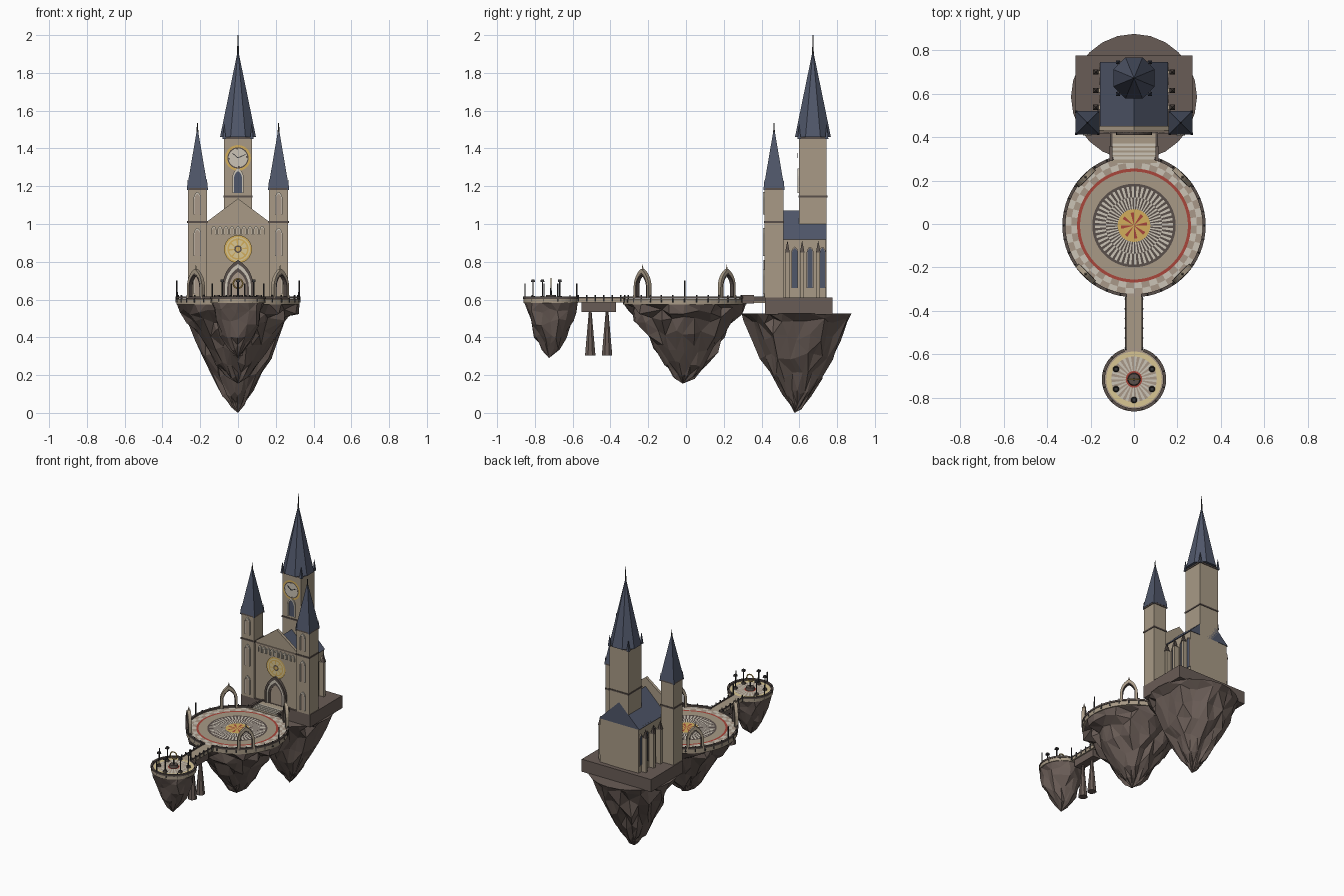
import bpy, bmesh, random
from math import pi, sin, cos, radians, sqrt
from mathutils import Matrix, Vector

random.seed(4)
if "Cube" in bpy.data.objects:
    bpy.data.objects.remove(bpy.data.objects["Cube"])


# Materials
def linear(c):
    return c / 12.92 if c < 0.04045 else ((c + 0.055) / 1.055) ** 2.4


def material(name, code):
    rgb = [linear(v / 255) for v in bytes.fromhex(code)] + [1]
    m = bpy.data.materials.new(name)
    m.use_nodes = True
    m.diffuse_color = rgb
    for node in m.node_tree.nodes:
        if node.type == 'BSDF_PRINCIPLED':
            node.inputs["Base Color"].default_value = rgb
    return m


MATS = {n: material(n, c) for n, c in dict(
    stone="A89A86", light="CBC4B6", rock="695C56", slate="50576A", gold="D2AE5C",
    red="A9463B", iron="3B3A3B", pale_gold="D8C693", rosy="A99888", dark_stone="5A504B").items()}


# Shared builders
def make(name, bm, mats, place=Matrix(), recalc=True):
    if recalc:
        bmesh.ops.recalc_face_normals(bm, faces=bm.faces)
    me = bpy.data.meshes.new(name)
    bm.to_mesh(me)
    bm.free()
    for m in mats.split():
        me.materials.append(MATS[m])
    ob = bpy.data.objects.new(name, me)
    ob.matrix_world = place
    bpy.context.collection.objects.link(ob)
    return ob


def at(x, y, z, turn=0):
    return Matrix.Translation((x, y, z)) @ Matrix.Rotation(turn, 4, 'Z')


def box(name, xs, ys, zs, mat):
    bm = bmesh.new()
    bmesh.ops.create_cube(bm, size=1)
    for v in bm.verts:
        v.co = [a + (b - a) * (c + 0.5) for c, (a, b) in zip(v.co, (xs, ys, zs))]
    return make(name, bm, mat)


def cone(name, x, y, z0, z1, r0, r1, n, mat):
    bm = bmesh.new()
    bmesh.ops.create_cone(bm, cap_ends=True, segments=n, radius1=r0, radius2=r1, depth=z1 - z0)
    return make(name, bm, mat, at(x, y, (z0 + z1) / 2, pi / n))


def prism(name, outline, depth, mat, place, inner=None):
    """Extrude an XZ outline along y; with an inner outline, make an open frame."""
    bm = bmesh.new()
    loop = [bm.verts.new((x, -depth / 2, z)) for x, z in outline]
    if inner:
        hole = [bm.verts.new((x, -depth / 2, z)) for x, z in inner]
        for i in range(len(loop) - 1):
            bm.faces.new((loop[i], loop[i + 1], hole[i + 1], hole[i]))
    else:
        bm.faces.new(loop)
    ext = bmesh.ops.extrude_face_region(bm, geom=bm.faces[:])
    bmesh.ops.translate(bm, verts=[g for g in ext["geom"] if isinstance(g, bmesh.types.BMVert)],
                        vec=(0, depth, 0))
    if not inner:
        bm.normal_update()
    return make(name, bm, mat, place)


def pointed(w, h, steps=6):
    """Outline of a pointed arch of half width w and height h."""
    right = [(w, 0)]
    for i in range(steps + 1):
        a = radians(60) * i / steps
        right.append((-w + 2 * w * cos(a), h - sqrt(3) * w + 2 * w * sin(a)))
    return right + [(-x, z) for x, z in right[-2::-1]]


def arch(name, w, h, t, depth, mat, place):
    prism(name, pointed(w, h), depth, mat, place, pointed(w - t, h - 1.7 * t))


def window(name, w, h, t, place, pane="slate", frame="light"):
    prism(name + "_pane", pointed(w - t / 2, h - t), 0.008, pane, place)
    arch(name + "_frame", w, h, t, 0.016, frame, place)


def mosaic(name, radii, n, mats, rule, place):
    """Flat disc of rings and wedges; rule(ring, wedge) picks the colour."""
    bm = bmesh.new()
    for k, (r0, r1) in enumerate(zip(radii, radii[1:])):
        for i in range(n):
            a, b = 2 * pi * i / n, 2 * pi * (i + 1) / n
            pts = [(r0, a), (r1, a), (r1, b)] + ([(r0, b)] if r0 else [])
            f = bm.faces.new([bm.verts.new((r * cos(t), r * sin(t), 0)) for r, t in pts])
            f.material_index = mats.split().index(rule(k, i))
    bmesh.ops.remove_doubles(bm, verts=bm.verts, dist=1e-5)
    make(name, bm, mats, place, recalc=False)


def open_angle(a, gaps):
    return all(abs((a - g + pi) % (2 * pi) - pi) > w for g, w in gaps)


def railing(name, y, r, z, n, gaps, mat):
    bm = bmesh.new()
    for i in range(n):
        a, b = 2 * pi * i / n, 2 * pi * (i + 1) / n
        if open_angle((a + b) / 2, gaps):
            vs = [bm.verts.new((q * cos(t), q * sin(t), h)) for h in (0, 0.012)
                  for q, t in ((r - 0.014, a), (r, a), (r, b), (r - 0.014, b))]
            for f in ((3, 2, 1, 0), (4, 5, 6, 7), (0, 1, 5, 4), (1, 2, 6, 5), (2, 3, 7, 6), (3, 0, 4, 7)):
                bm.faces.new([vs[j] for j in f])
    make(name, bm, mat, at(0, y, z))


def island(name, y, profile, n):
    """Jagged rock hanging below a clean round top edge; ends in a tip."""
    bm = bmesh.new()
    rings = []
    for k, (z, r) in enumerate(profile[:-1]):
        ring = []
        for i in range(n):
            j = 1 if k == 0 else random.uniform(0.86, 1.08)
            a = 2 * pi * (i + (0 if k == 0 else random.uniform(-0.3, 0.3))) / n
            dz = 0 if k == 0 else random.uniform(-0.02, 0.02)
            ring.append(bm.verts.new((r * j * cos(a), r * j * sin(a), z + dz)))
        rings.append(ring)
    tip = bm.verts.new((0, -0.01, profile[-1][0]))
    bm.faces.new(rings[0])
    for i in range(n):
        m = (i + 1) % n
        for up, lo in zip(rings, rings[1:]):
            bm.faces.new((up[i], up[m], lo[m], lo[i]))
        bm.faces.new((rings[-1][i], rings[-1][m], tip))
    bmesh.ops.triangulate(bm, faces=bm.faces[1:])
    make(name, bm, "rock", at(0, y, 0))


# Floating rocks
MID, SMALL = -0.007, -0.715
island("rear_rock", 0.585, [(0.525, 0.29), (0.49, 0.26), (0.4, 0.225), (0.3, 0.185), (0.2, 0.135),
                            (0.1, 0.08), (0.04, 0.035), (0, 0)], 24)
island("plaza_rock", MID, [(0.58, 0.325), (0.54, 0.3), (0.49, 0.27), (0.42, 0.225), (0.34, 0.165),
                           (0.26, 0.11), (0.2, 0.06), (0.155, 0)], 24)
island("small_rock", SMALL, [(0.585, 0.142), (0.54, 0.135), (0.48, 0.118), (0.41, 0.09),
                             (0.35, 0.05), (0.29, 0)], 16)

# Round plaza with its patterned floor
cone("plaza_drum", 0, MID, 0.575, 0.604, 0.327, 0.327, 64, "stone")
PLAZA = ["gold", "gold", "spoke", "spoke", "dark_stone", "stone", "red", "check", "check", "rosy"]


def plaza_rule(k, i):
    kind = PLAZA[k]
    if kind == "check":
        return "light" if (i // 2 + k) % 2 else "rosy"
    if kind == "spoke":
        return "light" if (i + k) % 2 else "dark_stone"
    if k == 0:
        return "red" if i // 4 % 3 == 0 else "gold"
    return kind


mosaic("plaza_floor", [0, 0.06, 0.075, 0.13, 0.18, 0.192, 0.248, 0.262, 0.289, 0.314, 0.326], 96,
       " ".join(MATS), plaza_rule, at(0, MID, 0.606))
GAPS = [(pi / 2, 0.34), (-pi / 2, 0.13)]
railing("plaza_railing", MID, 0.33, 0.605, 64, GAPS, "dark_stone")
for i in range(32):
    a = 2 * pi * i / 32
    if open_angle(a, GAPS):
        tall = i % 16 == 0
        cone("lamp_post" if tall else "railing_post", 0.324 * cos(a), MID + 0.324 * sin(a), 0.585,
             0.7 if tall else 0.625, 0.006, 0.004, 6, "iron")
for i in range(4):
    a = pi / 4 + i * pi / 2
    place = at(0.315 * cos(a), MID + 0.315 * sin(a), 0.605, a + pi / 2)
    arch("plaza_arch", 0.056, 0.158, 0.014, 0.022, "stone", place)
    arch("plaza_arch_trim", 0.043, 0.135, 0.005, 0.026, "dark_stone", place)
    cone("arch_finial", 0.315 * cos(a), MID + 0.315 * sin(a), 0.755, 0.785, 0.008, 0.001, 4, "stone")

# Small island terrace
cone("terrace_drum", 0, SMALL, 0.582, 0.604, 0.145, 0.145, 40, "stone")
TERRACE = ["light", "red", "spoke", "spoke", "pale_gold", "rosy"]
mosaic("terrace_floor", [0, 0.028, 0.038, 0.07, 0.105, 0.128, 0.144], 48, " ".join(MATS),
       lambda k, i: ("light" if i % 2 else "rosy") if TERRACE[k] == "spoke" else TERRACE[k],
       at(0, SMALL, 0.606))
railing("terrace_railing", SMALL, 0.148, 0.604, 40, [(pi / 2, 0.3)], "dark_stone")
for i in range(12):
    a = pi / 12 + 2 * pi * i / 12
    if open_angle(a, [(pi / 2, 0.2)]):
        cone("terrace_post", 0.142 * cos(a), SMALL + 0.142 * sin(a), 0.59,
             0.685 if i % 3 == 2 else 0.625, 0.004, 0.004, 6, "iron")
for x, y in ((-0.083, -0.668), (0.083, -0.668), (-0.083, -0.76), (0.083, -0.76), (0, -0.81)):
    cone("lantern_base", x, y, 0.605, 0.618, 0.015, 0.012, 8, "dark_stone")
    cone("lantern_pole", x, y, 0.61, 0.695, 0.004, 0.004, 6, "iron")
    cone("lantern_cap", x, y, 0.693, 0.706, 0.015, 0.012, 4, "iron")
cone("basin", 0, SMALL, 0.605, 0.625, 0.03, 0.026, 16, "dark_stone")
cone("sculpture_stem", 0, SMALL, 0.62, 0.66, 0.006, 0.004, 8, "iron")
bpy.ops.mesh.primitive_torus_add(major_segments=24, minor_segments=6, major_radius=0.025,
                                 minor_radius=0.004, location=(0, SMALL, 0.685), rotation=(pi / 2, 0, 0))
bpy.context.object.name = "sculpture_ring"
bpy.context.object.data.materials.append(MATS["gold"])

# Narrow bridge and its hanging piers
box("bridge_deck", (-0.04, 0.04), (-0.6, -0.32), (0.585, 0.606), "stone")
box("bridge_beam", (-0.03, 0.03), (-0.553, -0.37), (0.535, 0.586), "rock")
for y in (-0.507, -0.418):
    cone("bridge_pier", 0, y, 0.303, 0.537, 0.03, 0.008, 8, "rock")
for s in (-1, 1):
    box("bridge_rail", sorted((s * 0.035, s * 0.042)), (-0.58, -0.335), (0.606, 0.613), "dark_stone")
    for i in range(6):
        cone("bridge_post", s * 0.039, -0.57 + i * 0.045, 0.59, 0.625, 0.005, 0.005, 6, "iron")

# Wide causeway with steps
box("causeway", (-0.105, 0.105), (0.28, 0.43), (0.582, 0.609), "stone")
for i in range(4):
    box("step", (-0.098, 0.098), (0.298 + i * 0.02, 0.31 + i * 0.02), (0.605, 0.612), "light")
for s in (-1, 1):
    box("causeway_wall", sorted((s * 0.1, s * 0.113)), (0.29, 0.36), (0.58, 0.625), "rock")
    box("causeway_edge", sorted((s * 0.1, s * 0.11)), (0.36, 0.43), (0.59, 0.615), "dark_stone")

# Nave, facade and roof
box("plinth", (-0.27, 0.27), (0.417, 0.775), (0.522, 0.61), "rock")
box("nave", (-0.15, 0.15), (0.44, 0.742), (0.61, 0.925), "stone")
prism("nave_roof", [(-0.157, 0.918), (0.157, 0.918), (0, 1.072)], 0.3, "slate", at(0, 0.595, 0))
FRONT = 0.43
prism("facade", [(-0.168, 0.61), (0.168, 0.61), (0.168, 1.01), (0, 1.135), (-0.168, 1.01)], 0.02,
      "stone", at(0, FRONT + 0.01, 0))
for x in range(-4, 5):
    window("arcade", 0.0135, 0.045, 0.005, at(x * 0.032, FRONT, 0.945), "stone")
box("facade_ledge", (-0.165, 0.165), (FRONT - 0.006, FRONT), (0.995, 1.004), "rosy")
WALL = Matrix.Rotation(pi / 2, 4, 'X')
ROSE = ["gold", "dark_stone", "spoke", "gold", "pale_gold", "gold"]
mosaic("rose_window", [0, 0.012, 0.02, 0.048, 0.056, 0.064, 0.074], 32, "gold pale_gold dark_stone",
       lambda k, i: ("gold" if i % 4 == 0 else "pale_gold") if ROSE[k] == "spoke" else ROSE[k],
       at(0, FRONT - 0.008, 0.867) @ WALL)
for k, m in enumerate(("dark_stone", "light", "dark_stone")):
    arch("portal_arch", 0.082 - k * 0.012, 0.2 - k * 0.021, 0.013, 0.04 - k * 0.01, m, at(0, FRONT, 0.61))
prism("portal_door", pointed(0.048, 0.142), 0.012, "rosy", at(0, FRONT, 0.61))
for s in (-1, 1):
    for y in (0.537, 0.615, 0.7):
        box("buttress", sorted((s * 0.145, s * 0.185)), (y - 0.01, y + 0.01), (0.61, 0.85), "stone")
        cone("buttress_cap", s * 0.176, y, 0.85, 0.91, 0.017, 0.001, 4, "dark_stone")
    for y in (0.576, 0.657, 0.722):
        window("nave_window", 0.018, 0.22, 0.004, at(s * 0.15, y, 0.66, pi / 2), "slate", "rosy")


# Towers
def tower(name, x, y, half, top, band, spire_r, sides, peak, tip):
    box(name, (x - half, x + half), (y - half, y + half), (0.61, top), "stone")
    for z in (band, top - 0.005):
        box(name + "_band", (x - half - 0.004, x + half + 0.004),
            (y - half - 0.004, y + half + 0.004), (z - 0.005, z + 0.005), "dark_stone")
    cone(name + "_spire", x, y, top, peak, spire_r, 0.002, sides, "slate")
    cone(name + "_finial", x, y, peak - 0.03, tip, 0.006, 0.002, 6, "iron")
    for sx in (-1, 1):
        for sy in (-1, 1):
            cone(name + "_pinnacle", x + sx * half, y + sy * half, top - 0.01, top + half * 0.9,
                 half * 0.17, 0.001, 4, "slate")


tower("main_tower", 0, 0.672, 0.073, 1.46, 1.145, 0.103, 8, 1.915, 2.0)
for s in (-1, 1):
    tower("side_tower", s * 0.215, 0.466, 0.05, 1.19, 1.01, 0.078, 4, 1.505, 1.535)
    for z, h in ((0.63, 0.13), (0.83, 0.15), (1.05, 0.12)):
        window("side_tower_window", 0.02, h, 0.006, at(s * 0.215, 0.416, z), "rosy")

# Clock and belfry window
window("belfry_window", 0.03, 0.13, 0.009, at(0, 0.599, 1.165))
place = at(0, 0.594, 1.35) @ WALL
mosaic("clock_face", [0, 0.044, 0.05, 0.056, 0.068], 32, "light dark_stone gold",
       lambda k, i: ("light", "dark_stone" if i % 8 == 0 else "light", "dark_stone", "gold")[k], place)
for angle, length in ((50, 0.038), (-65, 0.045)):
    hand = box("clock_hand", (-0.002, 0.002), (0, length), (0.001, 0.004), "iron")
    hand.matrix_world = place @ Matrix.Rotation(radians(angle), 4, 'Z')
